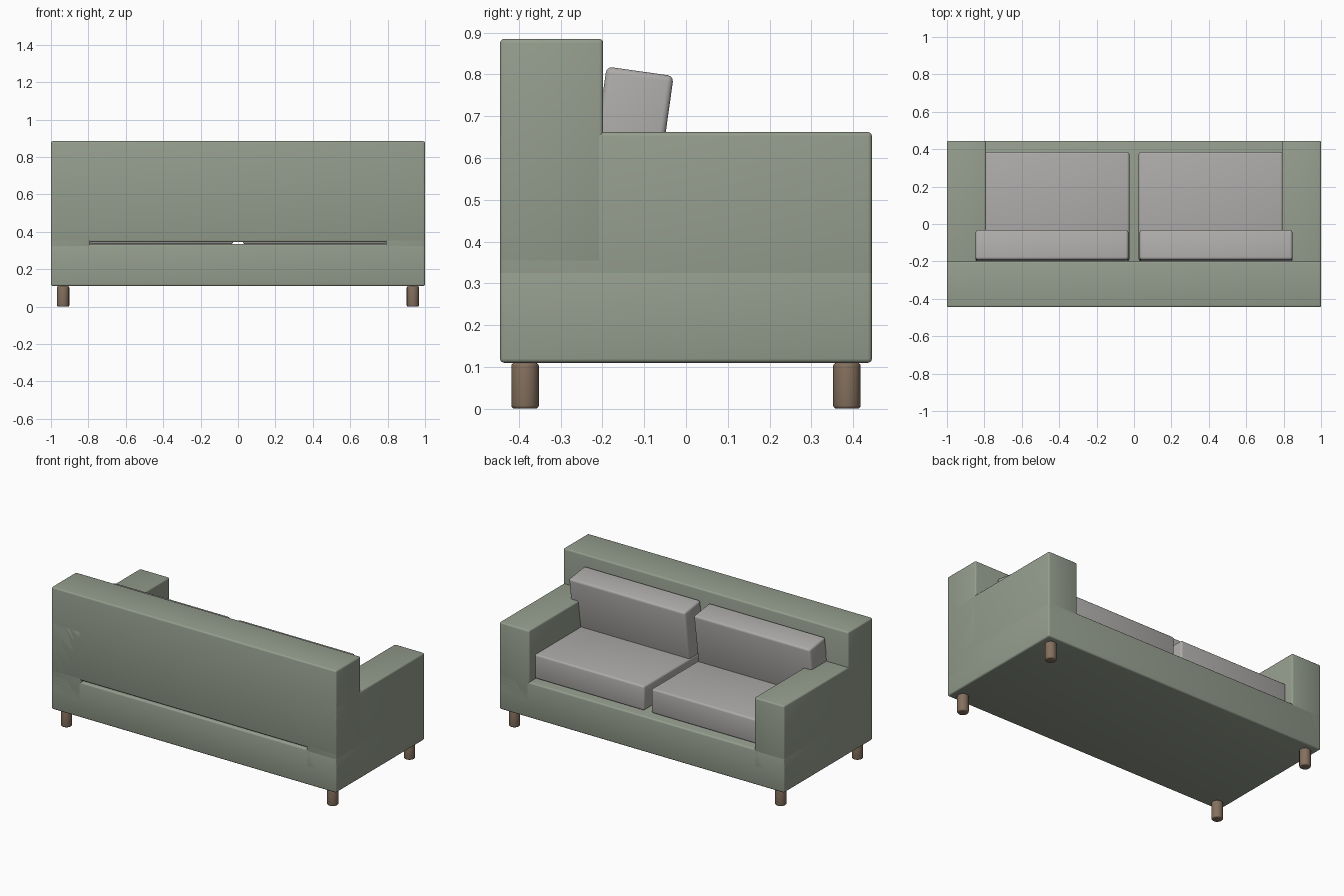
import bpy
from math import radians

if "Cube" in bpy.data.objects:
    bpy.data.objects.remove(bpy.data.objects["Cube"])


def material(name, rgb):
    m = bpy.data.materials.new(name)
    m.diffuse_color = (*rgb, 1)
    m.use_nodes = True
    m.node_tree.nodes["Principled BSDF"].inputs["Base Color"].default_value = m.diffuse_color
    return m


GREEN = material("green_fabric", (0.30, 0.34, 0.27))
GREY = material("grey_fabric", (0.42, 0.41, 0.40))
WOOD = material("wood", (0.23, 0.16, 0.11))


def finish(name, mat, bevel):
    ob = bpy.context.object
    ob.name = name
    ob.data.materials.append(mat)
    bpy.ops.object.transform_apply(location=False, rotation=False, scale=True)
    mod = ob.modifiers.new("bevel", 'BEVEL')
    mod.width, mod.segments = bevel, 3
    mod.limit_method, mod.angle_limit = 'ANGLE', radians(40)
    bpy.ops.object.modifier_apply(modifier=mod.name)
    bpy.ops.object.shade_smooth_by_angle(angle=radians(45))
    return ob


def box(name, x, y, z, mat, bevel=0.01, tilt=0):
    lo, hi = zip(x, y, z)
    bpy.ops.mesh.primitive_cube_add(
        size=1, location=[(a + b) / 2 for a, b in zip(lo, hi)],
        rotation=(radians(tilt), 0, 0))
    bpy.context.object.scale = [b - a for a, b in zip(lo, hi)]
    return finish(name, mat, bevel)


# Frame: plinth and backrest
box("base", (-1, 1), (-0.445, 0.445), (0.11, 0.335), GREEN)
box("backrest", (-1, 1), (-0.445, -0.198), (0.345, 0.885), GREEN)

for s, side in ((-1, "left"), (1, "right")):
    def span(a, b):
        return sorted((s * a, s * b))

    # Arm, seat cushion and forward-tipped back cushion
    box(side + "_arm", span(0.79, 1), (-0.445, 0.445), (0.22, 0.662), GREEN)
    box(side + "_seat_cushion", span(0.025, 0.795), (-0.2, 0.385),
        (0.335, 0.49), GREY, 0.012)
    box(side + "_back_cushion", span(0.03, 0.847), (-0.215, -0.053),
        (0.46, 0.809), GREY, 0.014, tilt=-8)

    # Round legs
    for y, end in ((-0.385, "front"), (0.385, "back")):
        bpy.ops.mesh.primitive_cylinder_add(
            vertices=16, radius=0.033, depth=0.11,
            location=(s * 0.935, y, 0.055))
        finish(f"{side}_{end}_leg", WOOD, 0.008)
